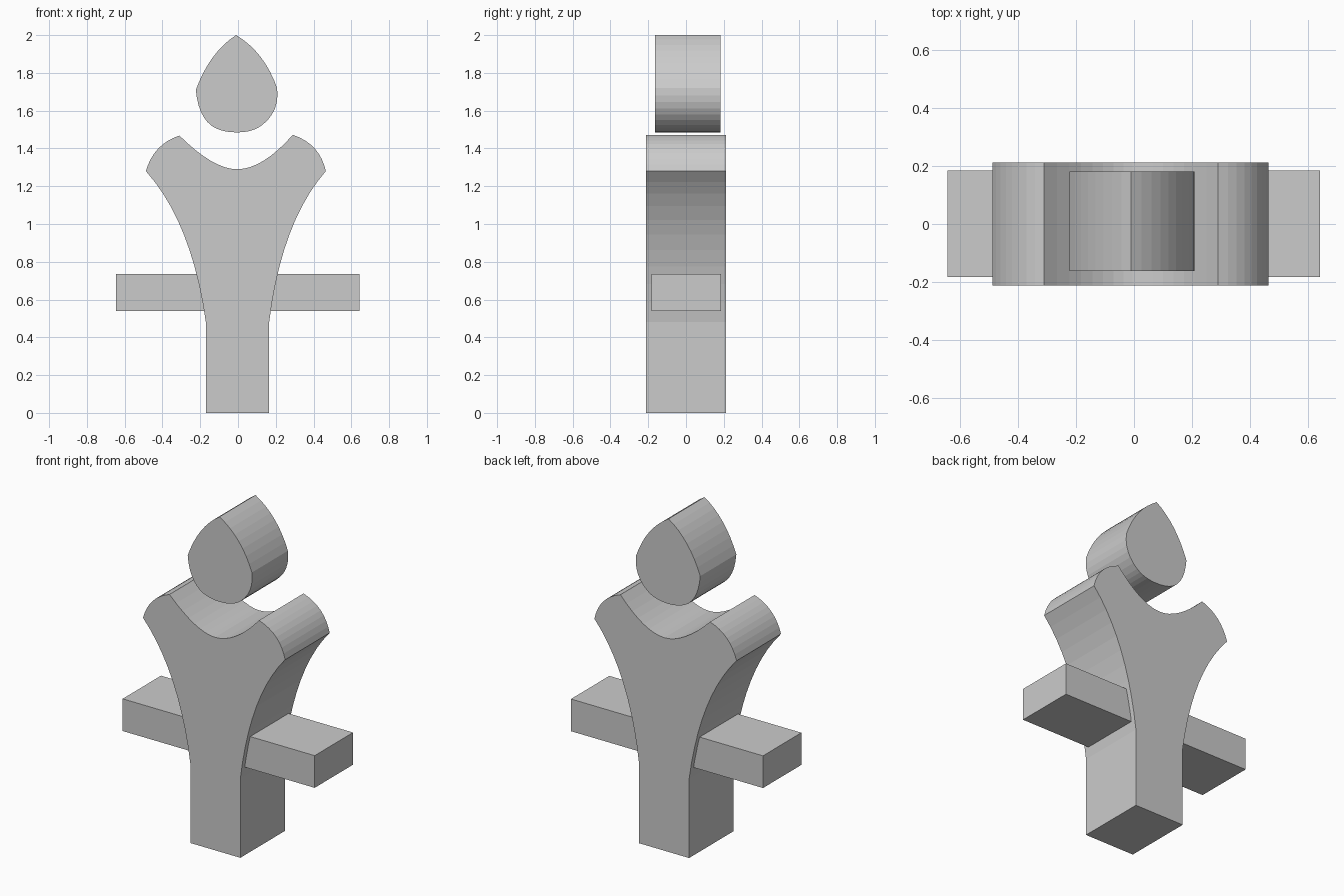
import bpy, bmesh

if "Cube" in bpy.data.objects:
    bpy.data.objects.remove(bpy.data.objects["Cube"])


def bez(p0, c, p1, n=8):
    """Quadratic curve points, leaving out the last one."""
    pts = []
    for i in range(n):
        t = i / n
        pts.append(tuple((1 - t) ** 2 * a + 2 * t * (1 - t) * b + t * t * d
                         for a, b, d in zip(p0, c, p1)))
    return pts


def extrude_profile(name, pts, y0, y1):
    """Solid slab from an (x, z) outline between two y planes."""
    bm = bmesh.new()
    face = bm.faces.new([bm.verts.new((x, y0, z)) for x, z in pts])
    res = bmesh.ops.extrude_face_region(bm, geom=[face])
    verts = [g for g in res["geom"] if isinstance(g, bmesh.types.BMVert)]
    bmesh.ops.translate(bm, verts=verts, vec=(0, y1 - y0, 0))
    bmesh.ops.recalc_face_normals(bm, faces=bm.faces[:])
    mesh = bpy.data.meshes.new(name)
    bm.to_mesh(mesh)
    bm.free()
    obj = bpy.data.objects.new(name, mesh)
    bpy.context.collection.objects.link(obj)
    return obj


# Body: straight stem flaring to shoulders with a scooped neckline
body = [(-0.17, 0), (0.165, 0)]
body += bez((0.165, 0.48), (0.23, 1.01), (0.465, 1.28), 10)
body += bez((0.465, 1.28), (0.433, 1.425), (0.29, 1.472))
body += bez((0.29, 1.472), (0.13, 1.29), (-0.005, 1.29))
body += bez((-0.005, 1.29), (-0.13, 1.29), (-0.31, 1.468))
body += bez((-0.31, 1.468), (-0.445, 1.425), (-0.488, 1.28))
body += bez((-0.488, 1.28), (-0.245, 1.01), (-0.17, 0.48), 10)
body.append((-0.17, 0.48))
extrude_profile("body", body, -0.213, 0.213)

# Head: pointed teardrop floating over the neckline
head = bez((-0.01, 2.0), (0.14, 1.91), (0.207, 1.72))
head += bez((0.207, 1.72), (0.222, 1.60), (0.13, 1.525), 6)
head += bez((0.13, 1.525), (0.08, 1.485), (-0.005, 1.485), 5)
head += bez((-0.005, 1.485), (-0.09, 1.485), (-0.14, 1.52), 5)
head += bez((-0.14, 1.52), (-0.212, 1.575), (-0.223, 1.71), 6)
head += bez((-0.223, 1.71), (-0.15, 1.91), (-0.01, 2.0))
extrude_profile("head", head, -0.163, 0.182)

# Crossbar through the body
bar = [(-0.645, 0.54), (0.642, 0.54), (0.642, 0.735), (-0.645, 0.735)]
extrude_profile("crossbar", bar, -0.183, 0.184)
